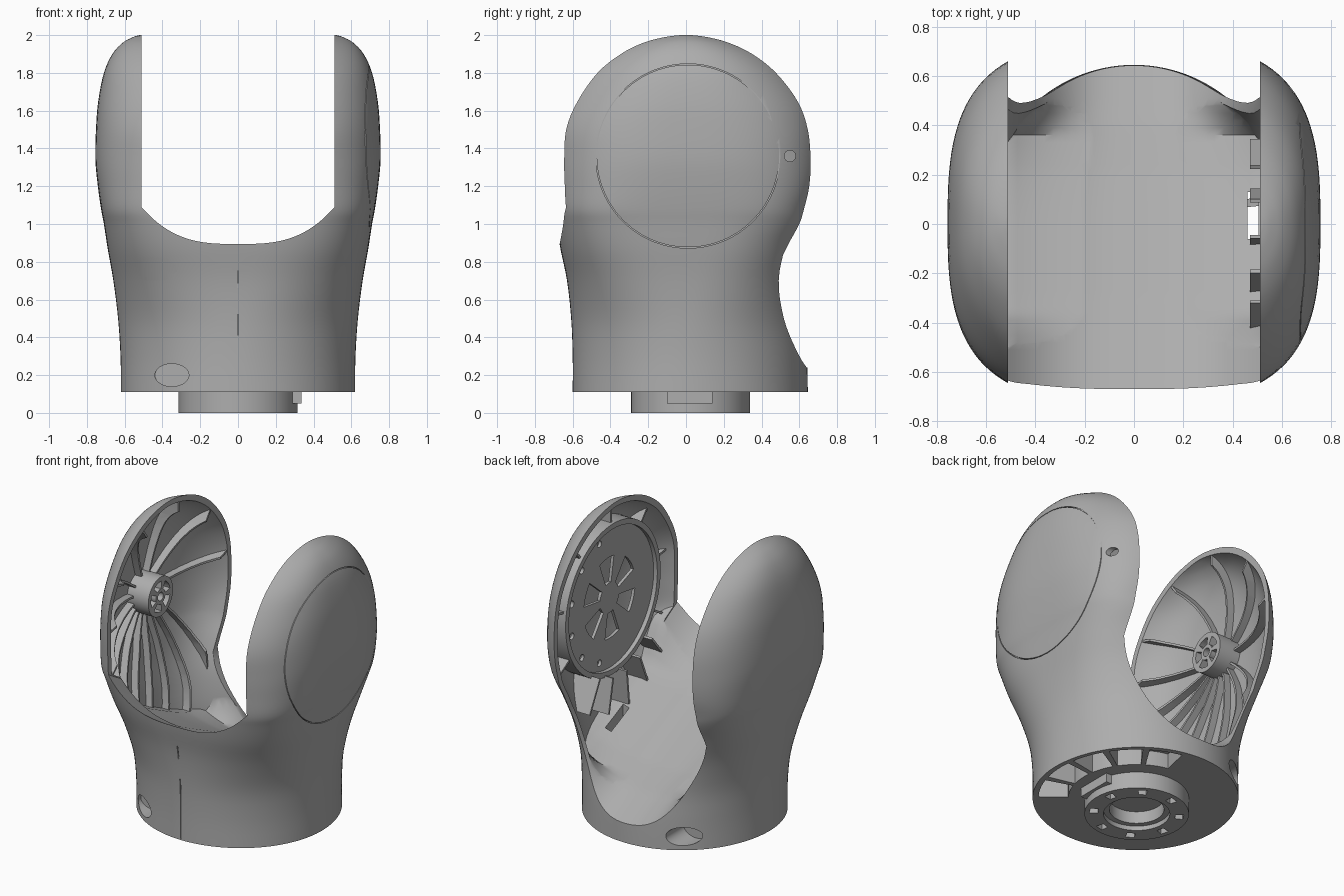
import bpy, bmesh, math
from mathutils import Vector, Matrix

if "Cube" in bpy.data.objects:
    bpy.data.objects.remove(bpy.data.objects["Cube"])

grey = bpy.data.materials.new("warm_grey_plastic")
grey.use_nodes = True
COL = (0.42, 0.42, 0.42, 1)
grey.diffuse_color = COL
grey.node_tree.nodes["Principled BSDF"].inputs["Base Color"].default_value = COL
AXIS_Z = 1.35   # height of the fork pivot


def to_object(bm, name):
    bmesh.ops.recalc_face_normals(bm, faces=bm.faces)
    me = bpy.data.meshes.new(name)
    bm.to_mesh(me)
    bm.free()
    me.materials.append(grey)
    ob = bpy.data.objects.new(name, me)
    bpy.context.scene.collection.objects.link(ob)
    return ob


def boolean(target, cutter, op="DIFFERENCE"):
    """Bake a boolean; try the next solver when one leaves the mesh unchanged."""
    mod = target.modifiers.new("cut", "BOOLEAN")
    mod.operation, mod.object = op, cutter
    before = len(target.data.vertices)
    for solver in ("EXACT", "MANIFOLD", "FLOAT"):
        mod.solver = solver
        bpy.context.view_layer.update()
        dg = bpy.context.evaluated_depsgraph_get()
        me = bpy.data.meshes.new_from_object(target.evaluated_get(dg))
        if len(me.vertices) not in (0, before):
            break
    target.modifiers.clear()
    target.data = me
    bpy.data.objects.remove(cutter)
    return target


def cylinder(name, r, centre, length, axis="X", seg=64, scale=(1, 1, 1)):
    bm = bmesh.new()
    bmesh.ops.create_cone(bm, cap_ends=True, segments=seg, radius1=r, radius2=r, depth=length)
    d = {"X": (1, 0, 0), "Y": (0, 1, 0)}[axis]
    rot = Vector(d).to_track_quat("Z", "Y").to_matrix().to_4x4()
    bm.transform(Matrix.Translation(centre) @ Matrix.Diagonal((*scale, 1)) @ rot)
    return to_object(bm, name)


def lathe(name, profile, centre, axis="X", seg=96, sink=None):
    """Closed (radius, offset) profile turned around an axis; sink picks faces to push up."""
    bm = bmesh.new()
    rings = []
    for i in range(seg):
        c, s = math.cos(2 * math.pi * i / seg), math.sin(2 * math.pi * i / seg)
        rings.append([bm.verts.new(Vector(centre) + Vector(
            (h, r * c, r * s) if axis == "X" else (r * c, r * s, h))) for r, h in profile])
    n = len(profile)
    holes = []
    for i in range(seg):
        a, b = rings[i], rings[(i + 1) % seg]
        for k in range(n):
            m = (k + 1) % n
            f = bm.faces.new((a[k], a[m], b[m], b[k]))
            if sink and sink(i, k):
                holes.append(f)
    if holes:
        ext = bmesh.ops.extrude_face_region(bm, geom=holes)["geom"]
        bmesh.ops.translate(bm, vec=(0, 0, .07), verts=[v for v in ext if isinstance(v, bmesh.types.BMVert)])
        bmesh.ops.delete(bm, geom=[f for f in holes if f.is_valid], context="FACES_ONLY")
    return to_object(bm, name)


def tube(name, r_out, r_in, centre, length):
    h = length / 2
    return lathe(name, [(r_in, -h), (r_out, -h), (r_out, h), (r_in, h)], centre)


def box(name, lo, hi):
    bm = bmesh.new()
    bmesh.ops.create_cube(bm, size=1)
    lo, hi = Vector(lo), Vector(hi)
    bm.transform(Matrix.Translation((lo + hi) / 2) @ Matrix.Diagonal((*(hi - lo), 1)))
    return to_object(bm, name)


def wedge(name, axis, centre, r0, r1, a0, a1, depth):
    """Ring sector prism around the X or Z axis, angles in degrees."""
    bm = bmesh.new()
    n = 8
    arc = [math.radians(a0 + (a1 - a0) * i / n) for i in range(n + 1)]
    pts = [(r1 * math.cos(a), r1 * math.sin(a)) for a in arc]
    pts += [(r0 * math.cos(a), r0 * math.sin(a)) for a in reversed(arc)]
    vs = [bm.verts.new(Vector(centre) + Vector((0, u, v) if axis == "X" else (u, v, 0))) for u, v in pts]
    ext = bmesh.ops.extrude_face_region(bm, geom=[bm.faces.new(vs)])["geom"]
    move = Vector((depth, 0, 0) if axis == "X" else (0, 0, depth))
    bmesh.ops.translate(bm, vec=move, verts=[v for v in ext if isinstance(v, bmesh.types.BMVert)])
    return to_object(bm, name)


# Body outline by height: z, half width, front reach, back reach, squareness
ROWS = [(.11, .62, .6, .645, 2), (.3, .622, .6, .64, 2), (.5, .635, .608, .62, 2.1),
        (.7, .66, .63, .606, 2.5), (.87, .69, .665, .63, 3), (1, .71, .685, .673, 3.4),
        (1.08, .725, .695, .685, 3.6), (1.2, .742, .712, .724, 3.3), (1.34, .755, .729, .746, 3),
        (1.5, .752, .735, .747, 2.8), (1.65, .74, .69, .71, 2.6), (1.8, .71, .59, .6, 2.5),
        (1.9, .665, .472, .48, 2.4), (1.96, .61, .36, .36, 2.3), (1.99, .555, .246, .246, 2.2),
        (2, .52, .13, .13, 2.2)]


def spline_rows(steps=4):
    out = []
    for i in range(len(ROWS) - 1):
        p = [ROWS[max(0, min(len(ROWS) - 1, i + k))] for k in (-1, 0, 1, 2)]
        for s in range(steps):
            t = s / steps
            out.append([b + t * (c - a) / 2 + t * t * (a - 2.5 * b + 2 * c - d / 2)
                        + t ** 3 * (1.5 * (b - c) + (d - a) / 2) for a, b, c, d in zip(*p)])
    return out + [list(ROWS[-1])]


def hull(name, inset=0.0, seg=128):
    bm = bmesh.new()
    rings = []
    for z, w, front, back, p in spline_rows():
        z -= inset * max(0, (z - AXIS_Z) / 0.65)
        ring = []
        for i in range(seg):
            a = 2 * math.pi * i / seg
            c, s = math.cos(a), math.sin(a)
            reach = (back if s > 0 else front) - inset
            x = math.copysign(abs(c) ** (2 / p), c) * (w - inset)
            y = math.copysign(abs(s) ** (2 / p), s) * reach
            ring.append(bm.verts.new((x, y, z)))
        rings.append(ring)
    for lo, hi in zip(rings, rings[1:]):
        for i in range(seg):
            j = (i + 1) % seg
            bm.faces.new((lo[i], lo[j], hi[j], hi[i]))
    bm.faces.new(rings[0])
    bm.faces.new(rings[-1])
    return to_object(bm, name)


# Sloping saddle floor, low at the back, with lips rising at the sides
SLOPE = [(-.9, 1.0), (-.66, .89), (-.3, .68), (.21, .44), (.41, .36), (.65, .235), (.9, .1)]


def floor_z(x, y, side):
    for (y0, z0), (y1, z1) in zip(SLOPE, SLOPE[1:]):
        if y <= y1:
            break
    base = z0 + (z1 - z0) * (y - y0) / (y1 - y0)
    rise = 0.2 + 0.3 * min(1, max(0, y / 0.5)) ** 2
    lip = min(1, max(0, (abs(y) - 0.36) / 0.14))
    return base + rise * (side + (1 - side) * lip) * (min(abs(x), 0.51) / 0.5) ** 3


def above_floor(name, half, side=1.0, lift=0.0):
    bm = bmesh.new()
    bmesh.ops.create_grid(bm, x_segments=44, y_segments=60, size=1)
    for v in bm.verts:
        v.co.x *= half
        v.co.y *= 0.9
        v.co.z = floor_z(v.co.x, v.co.y, side) + lift
    ext = bmesh.ops.extrude_face_region(bm, geom=bm.faces[:])["geom"]
    for v in ext:
        if isinstance(v, bmesh.types.BMVert):
            v.co.z = 2.5
    return to_object(bm, name)


# Main fork: hull with oval access holes, open channel, deep hollow arm dishes
body = hull("fork_body")
for x, y, z, w in ((-.445, -.62, .76, .12), (-.35, -.55, .2, .09), (-.35, .55, .2, .09)):
    boolean(body, cylinder("oval", 1, (x, y, z), 1, "Y", 40, (w, .31, .06)))
boolean(body, above_floor("channel", 0.51))
boolean(body, boolean(above_floor("dish", 0.8, 0.25, 0.01), hull("inner", 0.028), "INTERSECT"))

# Open pockets in the underside and a through slot beside the floor
for k in range(5):
    boolean(body, wedge("pocket", "Z", (0, .02, 0), .41, .59, -38 + k * 24, -18 + k * 24, .33 - .03 * k))
boolean(body, box("slot", (.46, -.06, .2), (.505, .13, .95)))

# Hairline seams: front joint, round cover outline, little latch hole
boolean(body, box("seam", (-.003, -.7, .12), (.003, -.595, .52)))
boolean(body, box("seam", (-.003, -.7, .66), (.003, -.62, .75)))
boolean(body, tube("groove", .488, .483, (.74, .01, 1.36), .14))
boolean(body, cylinder("latch_hole", .03, (.65, .55, 1.36), .3, seg=24))

# Mounting flange under the base with stepped bore and a ring of bolt pockets
flange = lathe("base_flange", [(.165, .12), (.165, .03), (.2, .03), (.2, 0), (.235, 0), (.285, 0),
                               (.315, 0), (.315, .12)],
               (0, .025, 0), "Z", sink=lambda i, k: k == 4 and i % 12 in (2, 3, 4))
tab = box("flange_tab", (.28, -.1, .05), (.335, .14, .115))


def ribs(name, specs, x0, x1, r0, r1, half=0.007):
    """Thin bent plates radiating from the pivot: (degrees, bend)."""
    bm = bmesh.new()
    n = 10
    for deg, bend in specs:
        prev = None
        for i in range(n + 1):
            r = r0 + (r1 - r0) * i / n
            a = math.radians(deg + bend * r * r)
            side = Vector((0, -math.sin(a), math.cos(a))) * half
            p = Vector((0, r * math.cos(a), AXIS_Z + r * math.sin(a)))
            cur = [bm.verts.new(p + side * s + Vector((x, 0, 0)))
                   for s, x in ((-1, x0), (1, x0), (1, x1), (-1, x1))]
            if prev:
                for k in range(4):
                    m = (k + 1) % 4
                    bm.faces.new((prev[k], prev[m], cur[m], cur[k]))
            if i in (0, n):
                bm.faces.new(cur)
            prev = cur
    return to_object(bm, name)


# Right arm: shallow bent ribs and a perforated hub
fan = [(a, 20) for a in (0, 36, 72, 108, 144, 172)]
fan += [(196 + 18 * k, (250 - 196 - 18 * k) * 0.45) for k in range(8)]
right_ribs = ribs("right_arm_ribs", fan, -.8, -.515, .1, .92)
boolean(right_ribs, hull("shell", .018), "INTERSECT")
boolean(right_ribs, hull("shell", .075))
hub = cylinder("right_arm_hub", .13, (-.65, 0, AXIS_Z), .16)
boolean(hub, cylinder("bore", .028, (-.57, 0, AXIS_Z), .2, seg=24))
for k in range(5):
    boolean(hub, wedge("window", "X", (-.66, 0, AXIS_Z), .05, .1, k * 72 + 12, k * 72 + 60, .2))

# Left arm: drive housing ring, perforated plate and outer ribs
housing = tube("left_drive_housing", .5, .465, (.59, .01, AXIS_Z), .12)
plate = cylinder("left_drive_plate", .47, (.567, .01, AXIS_Z), .02)
for k in range(6):
    boolean(plate, wedge("window", "X", (.5, .01, AXIS_Z), .1, .27, k * 60 + 8, k * 60 + 40, .2))
for k in range(12):
    a = math.radians(k * 30 + 15)
    boolean(plate, cylinder("bolt", .022, (.56, .01 + .41 * math.cos(a), AXIS_Z + .41 * math.sin(a)), .2, seg=16))
left_ribs = ribs("left_arm_ribs", [(a, 0) for a in range(-30, 211, 40)], .55, .74, .49, .75)
left_teeth = ribs("left_lower_teeth", [(230 + 17 * k, 0) for k in range(5)], .47, .74, .49, .72)
for part in (left_ribs, left_teeth):
    boolean(part, hull("shell", .018), "INTERSECT")

# Smooth curved surfaces, keep edges crisp
for ob in bpy.context.scene.objects:
    ob.select_set(ob.type == "MESH")
bpy.context.view_layer.objects.active = body
bpy.ops.object.shade_smooth_by_angle(angle=math.radians(35))
